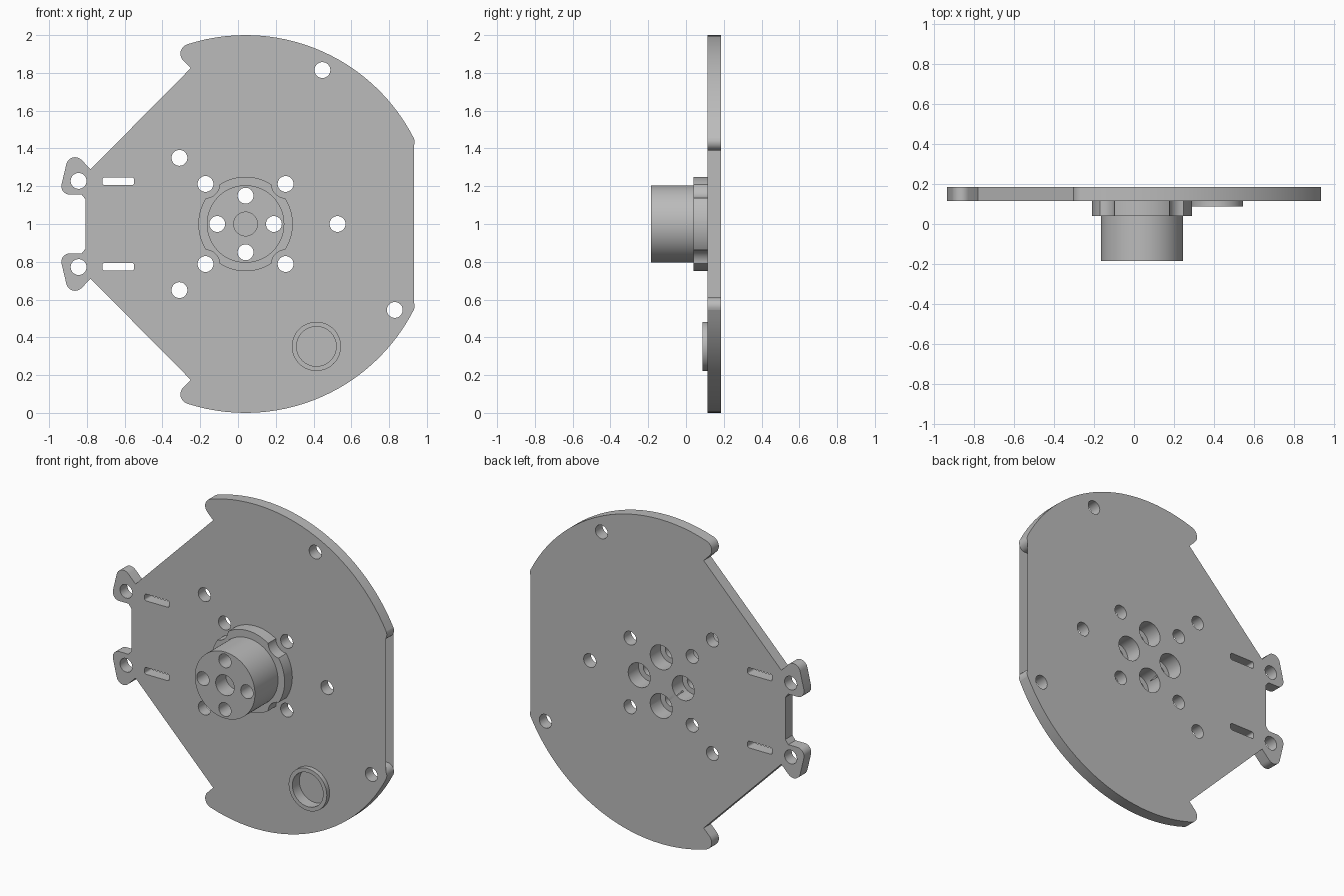
import bpy, bmesh
from math import cos, sin, tan, pi, radians
from mathutils import Vector

if "Cube" in bpy.data.objects:
    bpy.data.objects.remove(bpy.data.objects["Cube"], do_unlink=True)

grey = bpy.data.materials.new("plain_grey")
grey.use_nodes = True
grey.diffuse_color = (0.5, 0.5, 0.5, 1)
grey.node_tree.nodes["Principled BSDF"].inputs["Base Color"].default_value = (0.5, 0.5, 0.5, 1)

CX, CZ = 0.04, 1.0                 # axis of the disc and hub
BACK, FACE, STEP, NOSE = 0.185, 0.115, 0.04, -0.185


def circle(x, z, r, n=48):
    return [(x + r * cos(2 * pi * i / n), z + r * sin(2 * pi * i / n)) for i in range(n)]


def rounded(corners, steps=8):
    """Outline from (x, z, fillet radius) corners."""
    out = []
    for i, (x, z, r) in enumerate(corners):
        p = Vector((x, z))
        if not r:
            out.append((x, z))
            continue
        a = (Vector(corners[i - 1][:2]) - p).normalized()
        b = (Vector(corners[(i + 1) % len(corners)][:2]) - p).normalized()
        half = a.angle(b) / 2
        centre = p + (a + b).normalized() * r / sin(half)
        start = p + a * r / tan(half) - centre
        end = p + b * r / tan(half) - centre
        for k in range(steps + 1):
            t = k / steps
            sweep = pi - 2 * half
            v = (start * sin((1 - t) * sweep) + end * sin(t * sweep)) / sin(sweep)
            out.append(tuple(centre + v))
    return out


def solid(name, prisms):
    """One object from (outline, front y, back y) prisms."""
    bm = bmesh.new()
    for outline, y0, y1 in prisms:
        face = bm.faces.new([bm.verts.new((x, y0, z)) for x, z in outline])
        new = bmesh.ops.extrude_face_region(bm, geom=[face])["geom"]
        moved = [g for g in new if isinstance(g, bmesh.types.BMVert)]
        bmesh.ops.translate(bm, verts=moved, vec=(0, y1 - y0, 0))
    bmesh.ops.recalc_face_normals(bm, faces=bm.faces)
    mesh = bpy.data.meshes.new(name)
    bm.to_mesh(mesh)
    bm.free()
    mesh.materials.append(grey)
    ob = bpy.data.objects.new(name, mesh)
    bpy.context.collection.objects.link(ob)
    return ob


def finish(ob, cutters):
    bpy.ops.object.select_all(action='DESELECT')
    ob.select_set(True)
    bpy.context.view_layer.objects.active = ob
    for cutter in cutters:
        mod = ob.modifiers.new(cutter.name, 'BOOLEAN')
        mod.operation, mod.solver, mod.object = 'DIFFERENCE', 'EXACT', cutter
        bpy.ops.object.modifier_apply(modifier=mod.name)
    bpy.ops.object.shade_smooth_by_angle(angle=radians(30))


# Plate outline: upper half, then mirrored below the axis
arc = [(CX + cos(radians(a)), CZ + sin(radians(a)), 0) for a in range(27, 109, 3)]
upper = [(0.83, 1.39, 0), (0.961, 1.39, 0.045)] + arc + [
    (-0.347, 1.922, 0.052), (-0.25, 1.825, 0), (-0.78, 1.29, 0),
    (-0.889, 1.40, 0.047), (-0.947, 1.156, 0.044), (-0.828, 1.156, 0), (-0.807, 1.13, 0)]
lower = [(x, 2 * CZ - z, r) for x, z, r in reversed(upper)]
plate = solid("plate", [(rounded(upper + lower), FACE, BACK)])

# Hub, its flange and the small raised ring
hub = solid("hub", [(circle(CX, CZ, 0.205, 96), NOSE, STEP)])
flange = solid("hub_flange", [(circle(CX, CZ, 0.25, 96), STEP, FACE)])
RING = (0.415, 0.352)
ring = solid("raised_ring", [(circle(*RING, 0.13, 64), 0.087, FACE)])

# Cutters: bolt holes and slots, counterbores, pockets, flange notches
hub_bolts = [(CX + dx, CZ + dz) for dx, dz in ((0.15, 0), (-0.15, 0), (0, 0.15), (0, -0.15))]
flange_bolts = [(CX + sx * 0.212, CZ + sz * 0.212) for sx in (-1, 1) for sz in (-1, 1)]
spots = hub_bolts + flange_bolts + [(0.447, 1.815), (0.83, 0.545), (0.527, CZ)]
slots = []
for s in (-1, 1):
    spots += [(-0.31, CZ + s * 0.35), (-0.844, CZ + s * 0.228)]
    z = CZ + s * 0.2265
    slots.append(rounded([(x, z + dz, 0.012) for x, dz in
                          ((-0.718, -0.021), (-0.55, -0.021), (-0.55, 0.021), (-0.718, 0.021))], 4))
through = solid("through_holes", [(o, -1, 1) for o in [circle(x, z, 0.042, 32) for x, z in spots] + slots])
bores = solid("counterbores", [(circle(x, z, 0.075), 0.085, 1) for x, z in hub_bolts])
pocket = solid("ring_pocket", [(circle(*RING, 0.105, 64), -1, 0.155)])
centre_hole = solid("centre_hole", [(circle(CX, CZ, 0.063), -1, NOSE + 0.1)])
notches = solid("flange_notches", [(circle(x, z, 0.075), -1, 1) for x, z in flange_bolts])

finish(plate, [through, bores, pocket])
finish(hub, [through, centre_hole])
finish(flange, [notches, through, bores])
finish(ring, [pocket])
for cutter in (through, bores, pocket, centre_hole, notches):
    bpy.data.objects.remove(cutter, do_unlink=True)
